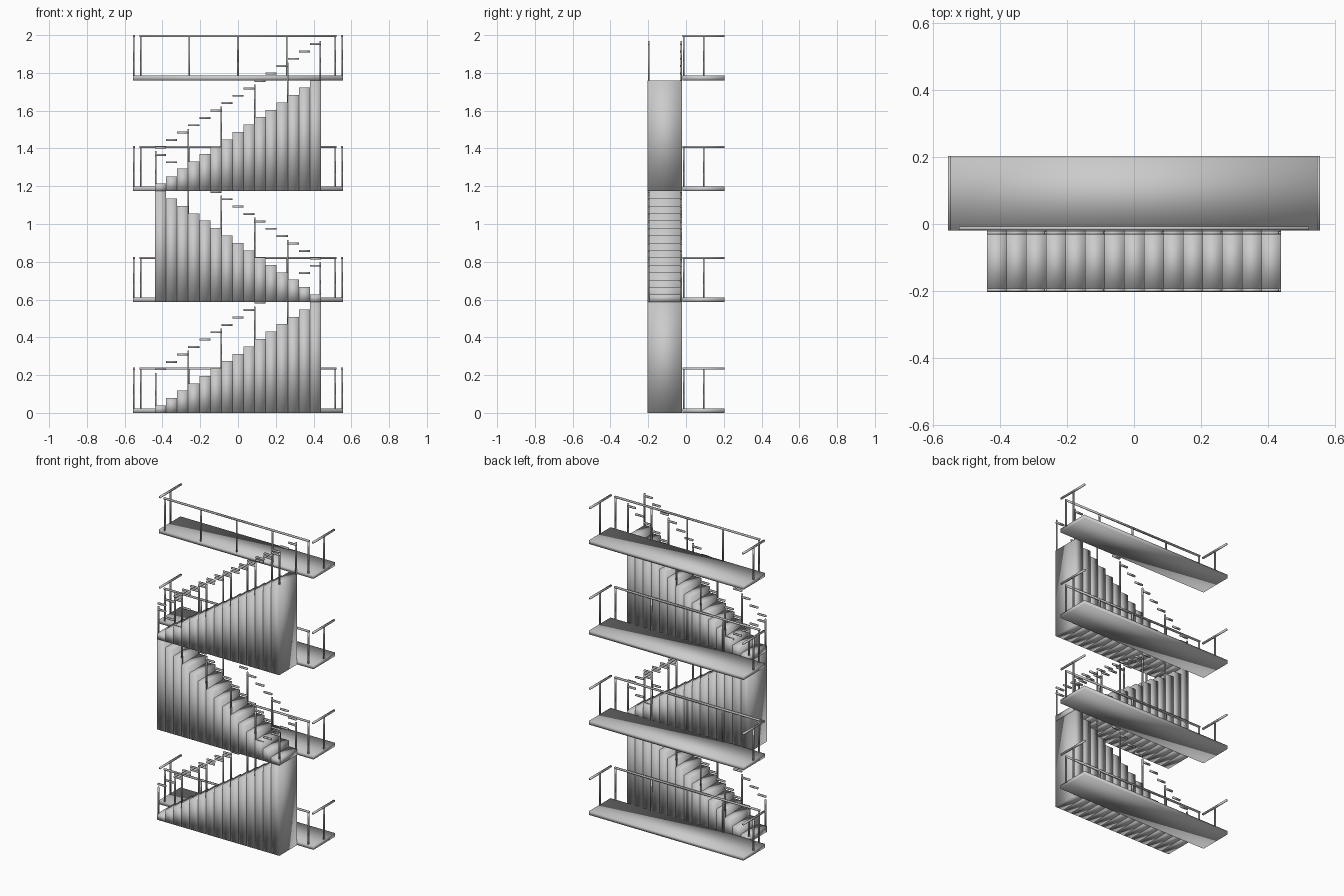
import bpy, bmesh
from mathutils import Matrix, Vector

if "Cube" in bpy.data.objects:
    bpy.data.objects.remove(bpy.data.objects["Cube"])

FLOOR = 0.587          # storey height
STEPS = 15
HALF = 0.439           # half length of a flight
RUN = 2 * HALF / STEPS
RISE = FLOOR / STEPS
Y0, Y1 = -0.203, -0.02  # stair front and back


def build(name, boxes):
    """One object from a list of (min corner, max corner) boxes."""
    bm = bmesh.new()
    for lo, hi in boxes:
        lo, hi = Vector(lo), Vector(hi)
        m = Matrix.Translation((lo + hi) / 2) @ Matrix.Diagonal((*(hi - lo), 1))
        bmesh.ops.create_cube(bm, size=1, matrix=m)
    mesh = bpy.data.meshes.new(name)
    bm.to_mesh(mesh)
    bm.free()
    mesh.shade_smooth()  # soft gradients across the blocks
    ob = bpy.data.objects.new(name, mesh)
    bpy.context.collection.objects.link(ob)
    return ob


def post(x, y, z0, z1, r=0.004):
    return (x - r, y - r, z0), (x + r, y + r, z1)


# Landings with their railings
for n in range(4):
    z = n * FLOOR
    top, rail = z + 0.024, z + 0.239
    build(f"landing_{n + 1}", [((-0.556, -0.019, z), (0.556, 0.203, top))])
    # front railing
    parts = [((-0.522, -0.018, rail - 0.01), (0.522, -0.008, rail))]
    parts += [post(x, -0.013, top, rail - 0.005)
              for x in (-0.516, -0.258, 0, 0.258, 0.516)]
    # end railings, one centre post each
    for s in (-1, 1):
        x = s * 0.551
        parts.append(((x - 0.005, -0.019, rail - 0.01), (x + 0.005, 0.203, rail)))
        parts.append(post(x, 0.095, top, rail - 0.005))
    build(f"landing_railing_{n + 1}", parts)

# Zigzag flights
for n in range(3):
    z = n * FLOOR
    s = -1 if n == 1 else 1
    steps, rails = [], []
    for i in range(STEPS):
        a, b = sorted((s * (-HALF + i * RUN), s * (-HALF + (i + 1) * RUN)))
        top = z + (i + 1) * RISE
        # step column down to the flight's base
        steps.append(((a, Y0, z), (b, Y1, top)))
        # short level handrail over each step
        for y in (Y0 + 0.006, Y1 - 0.006):
            rails.append(((a, y - 0.005, top + 0.187), (b, y + 0.005, top + 0.197)))
    # a post every third step
    for i in range(0, STEPS + 1, 3):
        x = s * max(-HALF + 0.004, min(HALF - 0.004, -HALF + i * RUN))
        base = z + i * RISE
        for y in (Y0 + 0.006, Y1 - 0.006):
            rails.append(post(x, y, base, base + (0.212 if i < STEPS else 0.208)))
    build(f"stair_flight_{n + 1}", steps)
    build(f"stair_railing_{n + 1}", rails)
